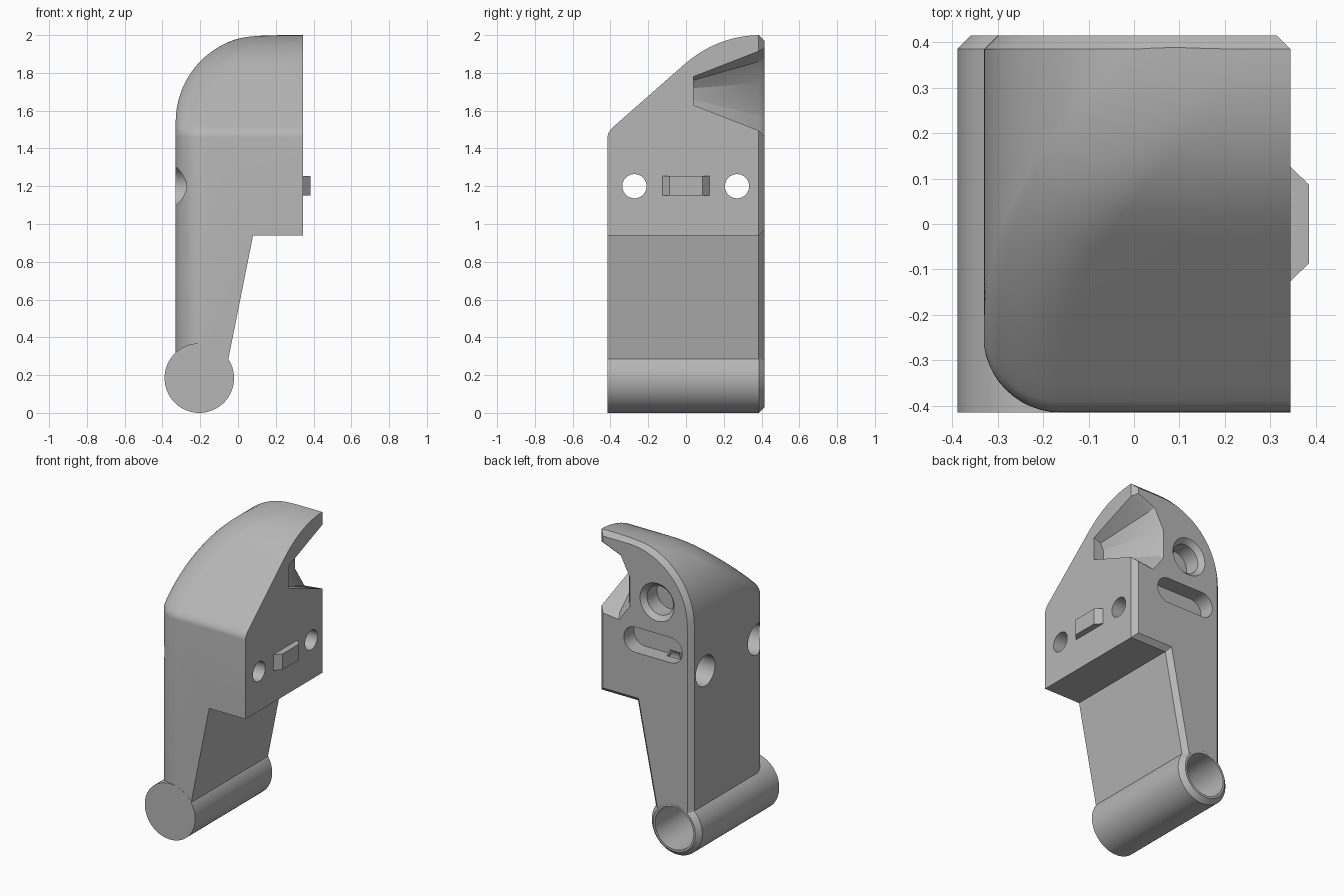
import bpy, bmesh
from math import sin, cos, pi, sqrt
from mathutils import Vector, Matrix

if "Cube" in bpy.data.objects:
    bpy.data.objects.remove(bpy.data.objects["Cube"], do_unlink=True)

grey = bpy.data.materials.new("plain grey")
grey.use_nodes = True
grey.diffuse_color = (0.47, 0.47, 0.47, 1)
grey.node_tree.nodes["Principled BSDF"].inputs["Base Color"].default_value = (0.47, 0.47, 0.47, 1)

BACK, CHAMFER, RIGHT = 0.415, 0.03, 0.345


def loft(name, rings):
    """Closed solid through rings of equal length."""
    bm = bmesh.new()
    loops = [[bm.verts.new(p) for p in ring] for ring in rings]
    n = len(loops[0])
    for a, b in zip(loops, loops[1:]):
        for i in range(n):
            j = (i + 1) % n
            bm.faces.new((a[i], a[j], b[j], b[i]))
    bm.faces.new(loops[0])
    bm.faces.new(loops[-1])
    bmesh.ops.recalc_face_normals(bm, faces=bm.faces)
    mesh = bpy.data.meshes.new(name)
    bm.to_mesh(mesh)
    bm.free()
    mesh.materials.append(grey)
    obj = bpy.data.objects.new(name, mesh)
    bpy.context.collection.objects.link(obj)
    return obj


def combine(obj, other, operation):
    """Apply a boolean and discard the helper."""
    mod = obj.modifiers.new("cut", 'BOOLEAN')
    mod.operation, mod.object, mod.solver = operation, other, 'EXACT'
    bpy.context.view_layer.objects.active = obj
    bpy.ops.object.modifier_apply(modifier=mod.name)
    bpy.data.objects.remove(other, do_unlink=True)


def inset(points, d):
    """Offset a counter-clockwise outline inward."""
    result = []
    for i, p in enumerate(points):
        p = Vector(p)
        e1 = (p - Vector(points[i - 1])).normalized()
        e2 = (Vector(points[(i + 1) % len(points)]) - p).normalized()
        n1, n2 = Vector((-e1.y, e1.x)), Vector((-e2.y, e2.x))
        result.append(p + (n1 + n2) * d / (1 + n1.dot(n2)))
    return result


def along_y(points, y):
    return [(p[0], y, p[1]) for p in points]


def circle(x, z, r, n=48, stretch=0):
    """Circle, or a slot when stretched sideways."""
    pts = []
    for i in range(n):
        a = 2 * pi * (i + 0.5) / n
        pts.append((x + r * cos(a) + (stretch if cos(a) > 0 else -stretch), z + r * sin(a)))
    return pts


def chamfered_prism(name, points, front, back):
    return loft(name, [along_y(points, front), along_y(points, back - CHAMFER),
                       along_y(inset(points, CHAMFER), back)])


# Side outline of the body, with a rounded shoulder
R, CX, CZ = 0.46, 0.13, 1.54
outline = [(-0.33, 0.2), (-0.06, 0.24), (0.08, 0.94), (RIGHT, 0.94), (RIGHT, 2.0)]
outline += [(CX - R * sin(t * pi / 48), CZ + R * cos(t * pi / 48)) for t in range(25)]
body = chamfered_prism("hinge_body", outline, -0.415, BACK)


# Envelope: sloping front top with a blended left corner
def left_at(z):
    h = min(max(z - CZ, 0), R)
    return CX - sqrt(R * R - h * h) - 0.002


def front_at(z):
    if z < 1.46:
        return -BACK
    if z < 1.51:
        return -BACK + 0.025 * ((z - 1.46) / 0.05) ** 2
    if z < 1.853:
        return -0.39 + (z - 1.51) * 0.39 / 0.343
    h = min(z - 1.4, 0.6)
    return 0.395 - sqrt(0.36 - h * h)


def slice_at(z, r=0.17):
    x, y = left_at(z), front_at(z)
    corner = [(x + r - r * cos(k * pi / 24), y + r - r * sin(k * pi / 24), z) for k in range(13)]
    return [(x, 0.9, z)] + corner + [(0.6, y, z), (0.6, 0.9, z)]


levels = [0.1, 1.46, 1.47, 1.48, 1.49, 1.5]
levels += [2.001 - 0.491 * (1 - k / 28) ** 2 for k in range(29)]
combine(body, loft("envelope", [slice_at(z) for z in levels]), 'INTERSECT')

# Barrel at the foot, bored from the back
barrel = chamfered_prism("barrel", circle(-0.205, 0.184, 0.184, 64), -0.4155, BACK + 0.0005)
combine(body, barrel, 'UNION')
bore = circle(-0.205, 0.184, 0.14)
combine(body, loft("bore", [along_y(bore, -0.3), along_y(bore, 0.5)]), 'DIFFERENCE')

# Flared pocket open to the back and the left side
mouth = [(0.27, -0.21), (0, -0.21), (-0.13, -0.225), (-0.2, -0.13),
         (-0.2, 0.04), (-0.14, 0.155), (0, 0.21), (0.27, 0.21)]


def pocket_ring(y, s):
    return [(RIGHT + px * s, y, 1.705 + pz * s) for px, pz in mouth]


pocket = loft("pocket", [pocket_ring(0.04, 0.36), pocket_ring(0.385, 1),
                         pocket_ring(0.415, 1.13), pocket_ring(0.5, 1.5)])
combine(body, pocket, 'DIFFERENCE')

# Round recess with a bevelled rim, and a slot, in the back
recess = [(0.095, 0.28), (0.095, 0.385), (0.125, 0.4155), (0.125, 0.5)]
combine(body, loft("recess", [along_y(circle(-0.08, 1.64, r), y) for r, y in recess]), 'DIFFERENCE')
slot = circle(-0.05, 1.35, 0.083, 48, 0.13)
combine(body, loft("slot", [along_y(slot, 0.31), along_y(slot, 0.5)]), 'DIFFERENCE')

# Stepped screw holes running across
for y in (-0.273, 0.27):
    steps = [(0.1, -0.6), (0.1, -0.1), (0.064, -0.1), (0.064, 0.6)]
    rings = [[(x, py, pz) for py, pz in circle(y, 1.2, r)] for r, x in steps]
    combine(body, loft("screw_hole", rings), 'DIFFERENCE')

# Small locating tab
tab = [(RIGHT - 0.01, -0.135), (RIGHT + 0.04, -0.087), (RIGHT + 0.04, 0.087), (RIGHT - 0.01, 0.135)]
loft("locating_tab", [[(x, y, z) for x, y in tab] for z in (1.15, 1.255)])

# Smooth curved faces, keeping edges sharp
bpy.ops.object.select_all(action='DESELECT')
body.select_set(True)
bpy.context.view_layer.objects.active = body
bpy.ops.object.shade_smooth_by_angle(angle=0.4)
